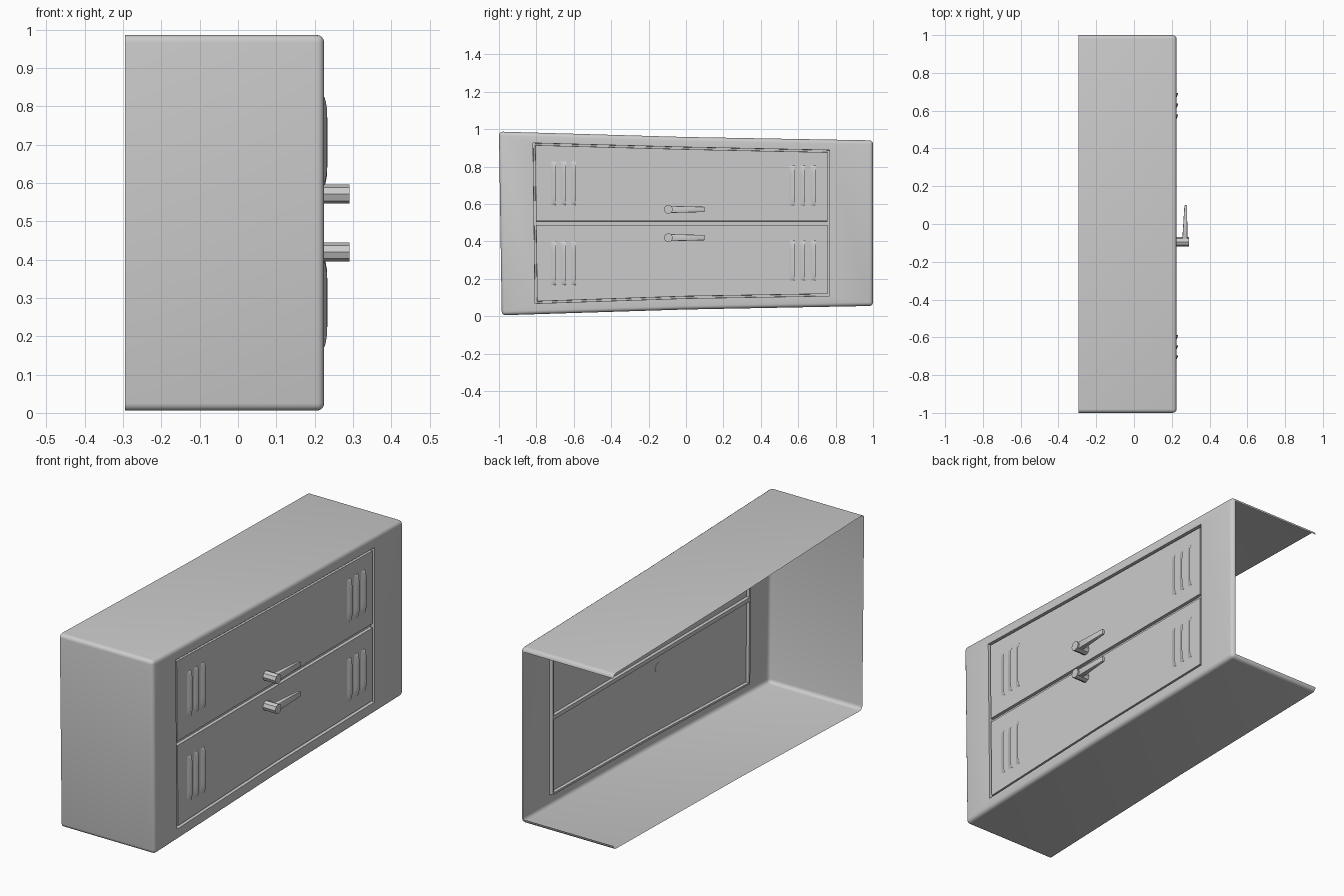
import bpy, bmesh, math

if "Cube" in bpy.data.objects:
    bpy.data.objects.remove(bpy.data.objects["Cube"])

XF, XB, XFLOOR, XDOOR = 0.225, -0.295, 0.206, 0.222
R = 0.02


def finish(bm, name, angle=35, normals=True):
    if normals:
        bmesh.ops.recalc_face_normals(bm, faces=bm.faces)
    me = bpy.data.meshes.new(name)
    bm.to_mesh(me)
    bm.free()
    ob = bpy.data.objects.new(name, me)
    bpy.context.collection.objects.link(ob)
    bpy.ops.object.select_all(action='DESELECT')
    bpy.context.view_layer.objects.active = ob
    ob.select_set(True)
    bpy.ops.object.shade_smooth_by_angle(angle=math.radians(angle))
    return ob


def add_loop(bm, pts, x):
    return [bm.verts.new((x, y, z)) for y, z in pts]


def bridge(bm, a, b):
    n = len(a)
    for i in range(n):
        bm.faces.new((a[i], a[(i + 1) % n], b[(i + 1) % n], b[i]))


def shrink(pts, d):
    # six-point outline: bottom left, mid, right, then top right, mid, left
    sy = (d, 0, -d, -d, 0, d)
    sz = (d, d, d, -d, -d, -d)
    return [(y + a, z + b) for (y, z), a, b in zip(pts, sy, sz)]


OUTER = [(-0.985, 0.005), (0, 0.036), (1, 0.055), (1, 0.94), (0, 0.958), (-1, 0.987)]
FRAME = [(-0.807, 0.068), (0, 0.095), (0.768, 0.108), (0.768, 0.888), (0, 0.904), (-0.818, 0.926)]
MID = 0.4975

# Cabinet shell: rounded sheet, open at the back and at the base end (+y)
bm = bmesh.new()
f = add_loop(bm, OUTER, XF)
b = add_loop(bm, OUTER, XB)
bridge(bm, f, b)
bm.faces.new((f[0], f[1], f[4], f[5]))
bm.faces.new((f[1], f[2], f[3], f[4]))
bmesh.ops.recalc_face_normals(bm, faces=bm.faces)
edges = [e for e in bm.edges if len(e.link_faces) == 2 and e.calc_face_angle() > 0.5]
bmesh.ops.bevel(bm, geom=edges, offset=R, segments=4, profile=0.5, affect='EDGES')
bm.normal_update()
gone = [q for q in bm.faces if q.normal.x > 0.999 or q.normal.y > 0.999]
bmesh.ops.delete(bm, geom=gone, context='FACES')

# Front sheet around the door opening, with the inset wall
o = add_loop(bm, shrink(OUTER, R), XF)
i = add_loop(bm, FRAME, XF)
w = add_loop(bm, shrink(FRAME, 0.001), XFLOOR)
bridge(bm, o, i)
bridge(bm, i, w)
bmesh.ops.remove_doubles(bm, verts=bm.verts, dist=0.003)
finish(bm, "cabinet_shell")

# Doors: groove floor, raised edge and flat panel
opening = shrink(FRAME, 0.001)
lower = opening[:3] + [(0.767, MID), (0, MID), (-0.812, MID)]
upper = [(-0.812, MID), (0, MID), (0.767, MID)] + opening[3:]
for name, half in (("lower_door", lower), ("upper_door", upper)):
    bm = bmesh.new()
    a = add_loop(bm, half, XFLOOR)
    c = add_loop(bm, shrink(half, 0.010), XFLOOR)
    d = add_loop(bm, shrink(half, 0.011), XDOOR)
    bridge(bm, a, c)
    bridge(bm, c, d)
    bm.faces.new((d[0], d[1], d[4], d[5]))
    bm.faces.new((d[1], d[2], d[3], d[4]))
    finish(bm, name)


# Vent louvres: curved scoops open towards the base end
def louvre(name, y_edge, z0, z1, width=0.028, height=0.011):
    bm = bmesh.new()
    nt, ns = 12, 4
    rows = []
    for t in range(nt + 1):
        u = t / nt
        z = z0 + (z1 - z0) * (0.5 - 0.5 * math.cos(math.pi * u))
        h = height * min(1, math.sin(math.pi * u) * 1.3)
        rows.append([bm.verts.new((XDOOR + h * math.sin(s / ns * math.pi / 2),
                                   y_edge - width * (1 - s / ns), z))
                     for s in range(ns + 1)])
    for p, q in zip(rows, rows[1:]):
        for s in range(ns):
            bm.faces.new((p[s], p[s + 1], q[s + 1], q[s]))
    bmesh.ops.remove_doubles(bm, verts=bm.verts, dist=0.00001)
    finish(bm, name, 40)


groups = {"upper_left": ((-0.695, -0.642, -0.588), 0.595, 0.828),
          "upper_right": ((0.58, 0.637, 0.693), 0.588, 0.805),
          "lower_left": ((-0.695, -0.642, -0.588), 0.168, 0.400),
          "lower_right": ((0.58, 0.637, 0.693), 0.190, 0.405)}
for label, (ys, z0, z1) in groups.items():
    for k, y in enumerate(ys):
        louvre(f"{label}_louvre_{k + 1}", y, z0, z1)

# Handles: eight-sided pivot post with a tapered lever
for name, zc in (("upper_handle", 0.571), ("lower_handle", 0.42)):
    bpy.ops.mesh.primitive_cylinder_add(vertices=8, radius=0.0245, depth=0.07,
                                        location=(0.256, -0.094, zc),
                                        rotation=(0, math.pi / 2, 0))
    post = bpy.context.object
    post.name = name + "_post"
    bm = bmesh.new()
    ends = []
    for y, x0, x1, hz in ((-0.09, 0.255, 0.283, 0.019), (0.10, 0.267, 0.281, 0.014)):
        ends.append([bm.verts.new(p) for p in ((x0, y, zc - hz), (x1, y, zc - hz),
                                               (x1, y, zc + hz), (x0, y, zc + hz))])
    bridge(bm, *ends)
    bm.faces.new(ends[0])
    bm.faces.new(ends[1])
    bmesh.ops.recalc_face_normals(bm, faces=bm.faces)
    bmesh.ops.bevel(bm, geom=bm.edges[:], offset=0.004, segments=2, profile=0.5, affect='EDGES')
    finish(bm, name + "_lever")
